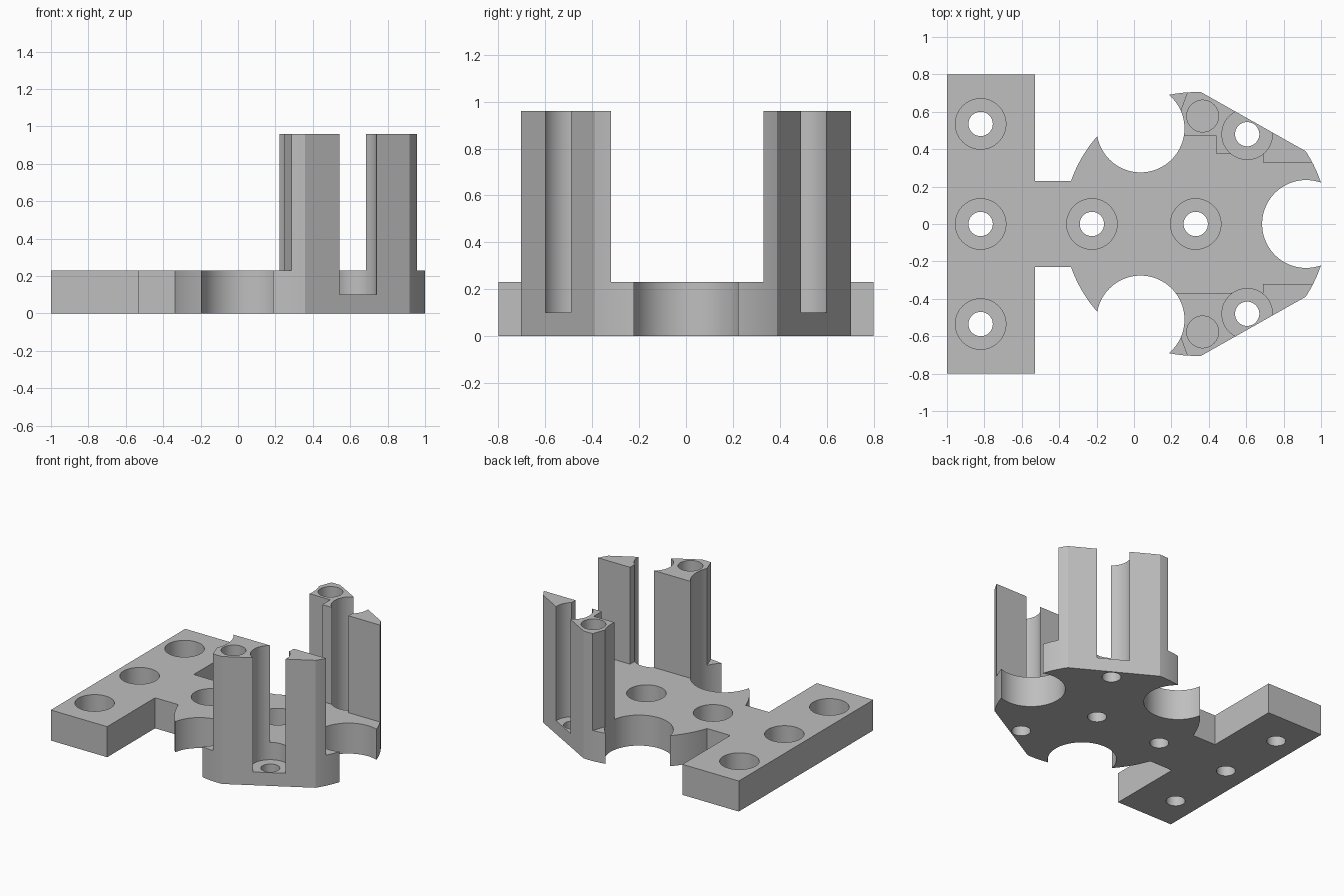
import bpy, bmesh
from math import cos, sin, radians

if "Cube" in bpy.data.objects:
    bpy.data.objects.remove(bpy.data.objects["Cube"], do_unlink=True)

grey = bpy.data.materials.new("plain grey")
grey.use_nodes = True
colour = (0.52, 0.52, 0.52, 1)
grey.diffuse_color = colour
grey.node_tree.nodes["Principled BSDF"].inputs["Base Color"].default_value = colour

DISC_X, DISC_R = 0.33, 0.705
PLATE_TOP, TOWER_TOP, BORE_FLOOR = 0.23, 0.96, 0.10


def arc(start, end, steps=40, r=DISC_R, cx=DISC_X, cy=0):
    angles = [radians(start + (end - start) * i / steps) for i in range(steps + 1)]
    return [(cx + r * cos(a), cy + r * sin(a)) for a in angles]


def prism(name, points, z0, z1):
    bm = bmesh.new()
    base = bm.faces.new([bm.verts.new((x, y, z0)) for x, y in points])
    up = bmesh.ops.extrude_face_region(bm, geom=[base])["geom"]
    bmesh.ops.translate(bm, vec=(0, 0, z1 - z0),
                        verts=[v for v in up if isinstance(v, bmesh.types.BMVert)])
    bmesh.ops.recalc_face_normals(bm, faces=bm.faces)
    mesh = bpy.data.meshes.new(name)
    bm.to_mesh(mesh)
    bm.free()
    mesh.materials.append(grey)
    ob = bpy.data.objects.new(name, mesh)
    bpy.context.collection.objects.link(ob)
    return ob


def cylinder(name, x, y, r, z0, z1, n=64):
    return prism(name, arc(0, 360, n, r, x, y)[:-1], z0, z1)


def combine(ob, others, operation):
    # Apply each boolean, then discard its cutter
    for other in others:
        other.hide_render = True
        mod = ob.modifiers.new("cut", "BOOLEAN")
        mod.operation, mod.solver, mod.object = operation, "EXACT", other
        deps = bpy.context.evaluated_depsgraph_get()
        mesh = bpy.data.meshes.new_from_object(ob.evaluated_get(deps))
        ob.modifiers.clear()
        ob.data = mesh
        bpy.data.objects.remove(other, do_unlink=True)


def wheel_cutters():
    return [cylinder("wheel_cutter", DISC_X + 0.59 * cos(radians(a)),
                     0.59 * sin(radians(a)), 0.235, -0.2, 1.2, 96)
            for a in (0, 120, 240)]


def bore(x, y):
    return cylinder("bore_cutter", x, y, 0.135, BORE_FLOOR, 1.3)


# Outline: disc with two flats, joined by a neck to the mounting bar
neck_upper = [(-0.53, 0.23), (-0.53, 0.8), (-1, 0.8)]
neck_lower = [(x, -y) for x, y in reversed(neck_upper)]
outline = (arc(-33.5, 33.5) + arc(87.6, 161) + neck_upper
           + neck_lower + arc(199, 272.4))

# Base plate with counterbored screw holes
plate = prism("base_plate", outline, 0, PLATE_TOP)
screws = [(-0.82, 0.535), (-0.82, 0), (-0.82, -0.535), (-0.225, 0),
          (DISC_X, 0), (0.605, 0.48), (0.605, -0.48)]
combine(plate, wheel_cutters(), "DIFFERENCE")
for x, y in screws:
    combine(plate, [bore(x, y), cylinder("hole_cutter", x, y, 0.065, -0.2, 1.2)],
            "DIFFERENCE")

# Towers: stepped inner walls, split by the screw bore, with a blind pin socket
inner = {
    1: [(0.2, 0.47), (0.44, 0.47), (0.44, 0.375)],
    -1: [(0.2, 0.47), (0.2, 0.37)],
}
step = {1: 0.375, -1: 0.37}
towers = []
for side, name in ((1, "back_tower"), (-1, "front_tower")):
    end = 0.33 if side == 1 else 0.32
    shape = [(0.32, 0.8)] + inner[side] + [(0.69, step[side]), (0.69, end),
                                           (1.1, end), (1.1, 0.8)]
    tower = prism(name, [(x, side * y) for x, y in shape], PLATE_TOP, TOWER_TOP)
    combine(tower, [prism("outline_cutter", outline, -0.2, 1.2)], "INTERSECT")
    combine(tower, wheel_cutters() + [
        bore(0.605, side * 0.48),
        cylinder("socket_cutter", 0.367, side * 0.577, 0.085, 0, 1.2)], "DIFFERENCE")
    towers.append(tower)

# Smooth the curved walls and keep the edges crisp
bpy.ops.object.select_all(action="DESELECT")
for ob in [plate] + towers:
    ob.select_set(True)
bpy.context.view_layer.objects.active = plate
bpy.ops.object.shade_smooth_by_angle(angle=radians(20))
